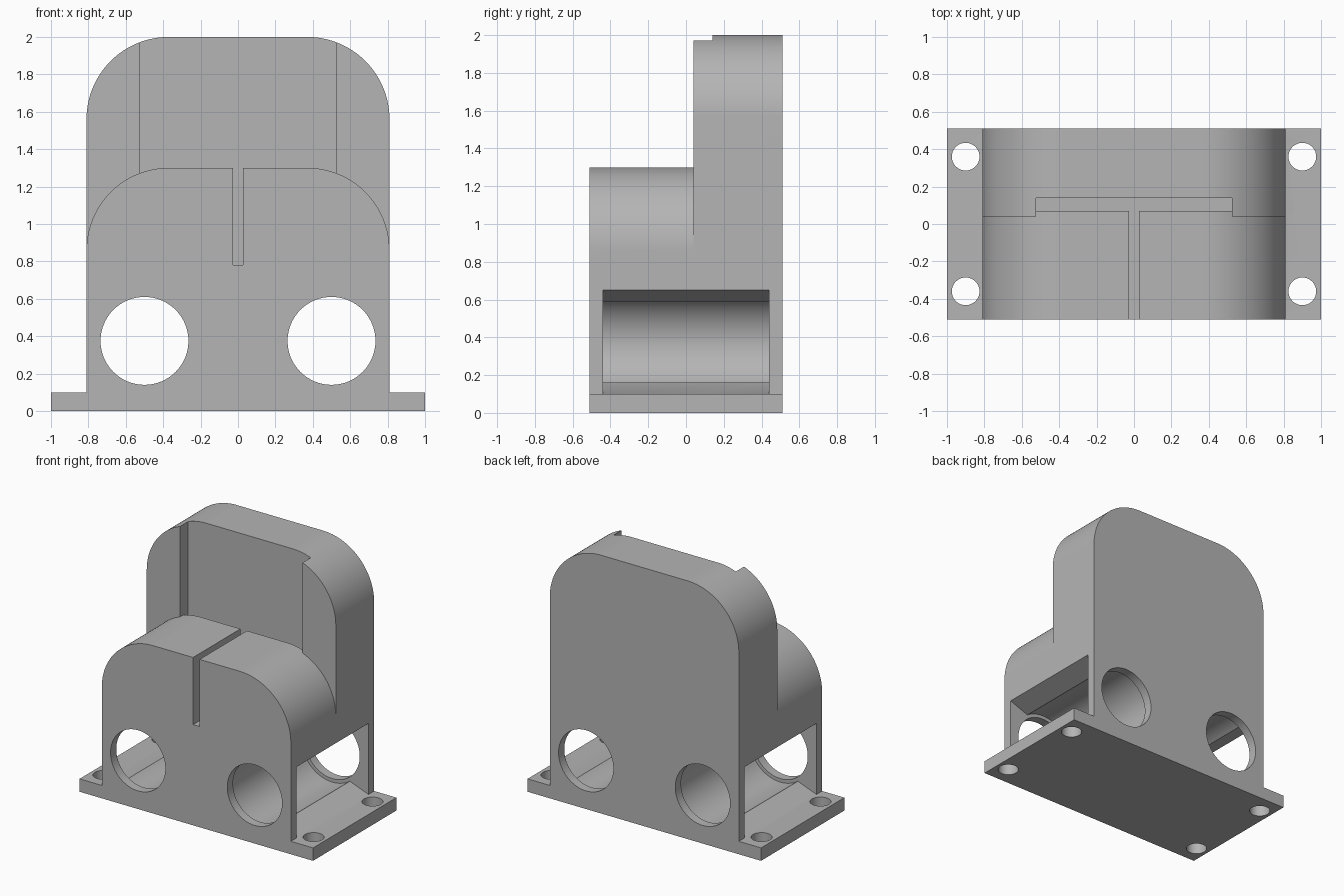
import bpy, bmesh
from math import sin, cos, pi, atan2, hypot

if "Cube" in bpy.data.objects:
    bpy.data.objects.remove(bpy.data.objects["Cube"], do_unlink=True)

grey = bpy.data.materials.new("plain grey")
grey.use_nodes = True
grey.diffuse_color = (0.46, 0.46, 0.46, 1)
grey.node_tree.nodes["Principled BSDF"].inputs["Base Color"].default_value = grey.diffuse_color


def prism(name, outline, start, end, axis="y"):
    """Extrude an outline: (x, z) along y, or (x, y) along z."""
    place = (lambda p, d: (p[0], d, p[1])) if axis == "y" else (lambda p, d: (p[0], p[1], d))
    bm = bmesh.new()
    a = [bm.verts.new(place(p, start)) for p in outline]
    b = [bm.verts.new(place(p, end)) for p in outline]
    bm.faces.new(a)
    bm.faces.new(b[::-1])
    for i in range(len(a)):
        j = (i + 1) % len(a)
        bm.faces.new((a[i], b[i], b[j], a[j]))
    bmesh.ops.recalc_face_normals(bm, faces=bm.faces)
    mesh = bpy.data.meshes.new(name)
    bm.to_mesh(mesh)
    bm.free()
    mesh.materials.append(grey)
    obj = bpy.data.objects.new(name, mesh)
    bpy.context.collection.objects.link(obj)
    return obj


def arc(cx, cy, r, a0, a1, n=32):
    return [(cx + r * cos(a0 + (a1 - a0) * i / n), cy + r * sin(a0 + (a1 - a0) * i / n))
            for i in range(n + 1)]


def circle(cx, cy, r):
    return arc(cx, cy, r, 0, 2 * pi, 64)[:-1]


def rect(x0, x1, y0, y1):
    return [(x0, y0), (x1, y0), (x1, y1), (x0, y1)]


def arch(top, half=0.81, r=0.44):
    """Upright slab outline with two rounded top corners."""
    c = half - r
    return ([(-half, 0.03), (half, 0.03)] + arc(c, top - r, r, 0, pi / 2)
            + arc(-c, top - r, r, pi / 2, pi))


def combine(target, tool, operation):
    mod = target.modifiers.new("combine", "BOOLEAN")
    mod.object, mod.operation, mod.solver = tool, operation, "EXACT"
    bpy.context.view_layer.objects.active = target
    bpy.ops.object.modifier_apply(modifier=mod.name)
    bpy.data.objects.remove(tool, do_unlink=True)


# Tall back slab with a shallow recess in its front
housing = prism("housing", arch(2.0), 0.04, 0.51)
combine(housing, prism("recess", rect(-0.525, 0.525, 0.78, 2.2), -0.1, 0.14), "DIFFERENCE")

# Lower front block with a narrow slot
front = prism("front_block", arch(1.3), -0.51, 0.07)
combine(front, prism("slot", rect(-0.028, 0.028, 0.78, 1.5), -0.7, 0.2), "DIFFERENCE")
combine(housing, front, "UNION")

# Flange base
combine(housing, prism("base", rect(-1, 1, -0.51, 0.51), 0, 0.1, "z"), "UNION")

# Round end openings and clip-shaped side channels
hx, hz = 0.5, 0.375
lip_x, lip_z = 0.15, 0.215
lip = atan2(lip_z, lip_x)
for side in (1, -1):
    channel = (arc(hx, hz, hypot(lip_x, lip_z), lip, 2 * pi - lip, 64)
               + [(0.81, 0.1), (0.9, 0.1), (0.9, 0.65), (0.81, 0.65)])
    channel = [(side * x, z) for x, z in channel]
    combine(housing, prism("channel", channel, -0.44, 0.44), "DIFFERENCE")
    combine(housing, prism("end_hole", circle(side * hx, hz, 0.235), -0.7, 0.7), "DIFFERENCE")
    # Screw holes in the flange
    for y in (-0.36, 0.36):
        combine(housing, prism("screw_hole", circle(side * 0.9, y, 0.074), -0.2, 0.3, "z"),
                "DIFFERENCE")

# Smooth the curved walls, keep the edges crisp
bpy.ops.object.select_all(action="DESELECT")
housing.select_set(True)
bpy.context.view_layer.objects.active = housing
bpy.ops.object.shade_smooth_by_angle(angle=0.5)
